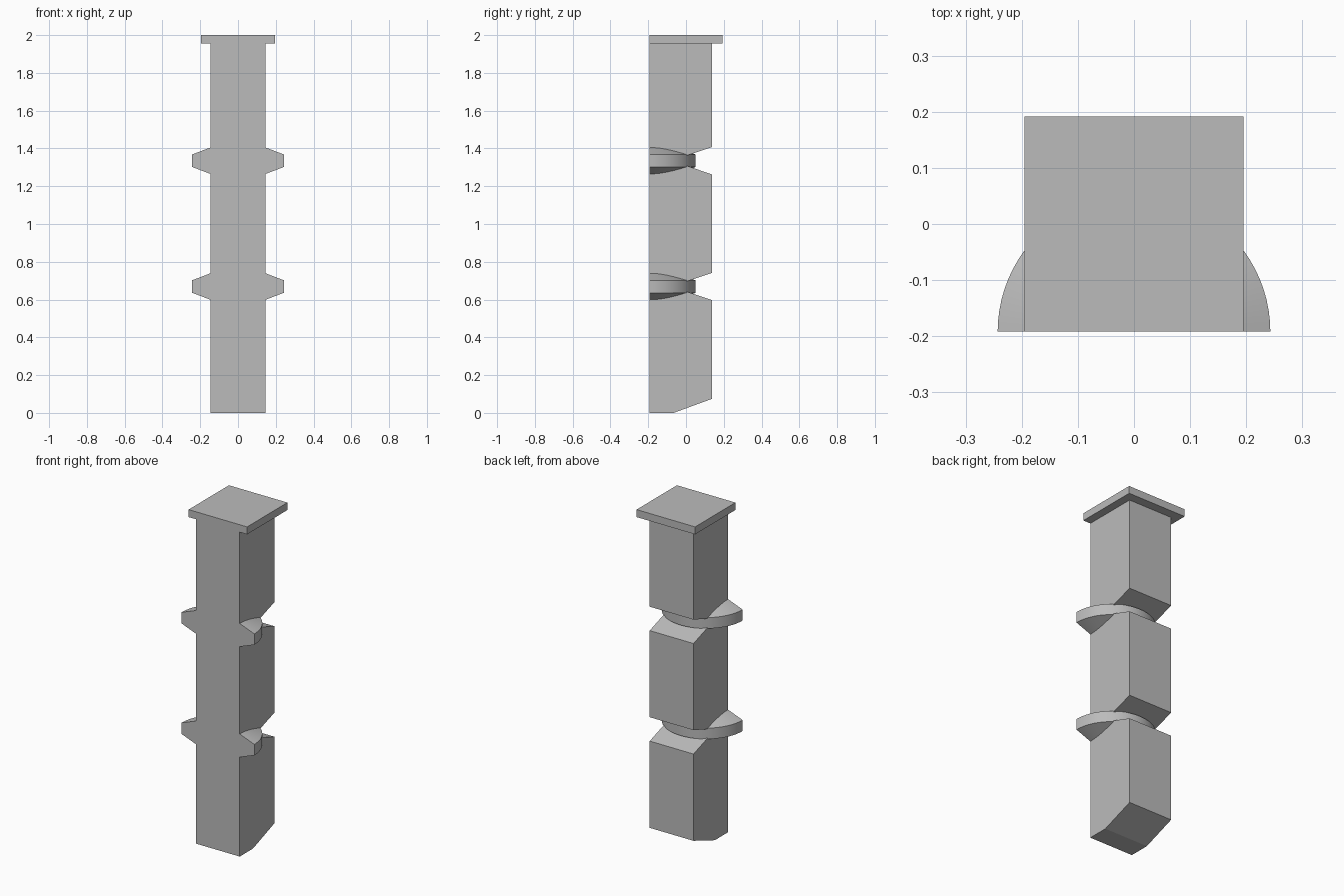
import bpy
import bmesh
from math import pi, radians
from mathutils import Matrix, Vector

if "Cube" in bpy.data.objects:
    bpy.data.objects.remove(bpy.data.objects["Cube"])

FRONT = -0.192
HALF_WIDTH = 0.146
BACK = 0.137
COLLAR_RADIUS = 0.243
COLLAR_HEIGHTS = (0.669, 1.335)
TOP = 1.955

grey = bpy.data.materials.new("plain grey")
grey.use_nodes = True
grey.diffuse_color = (0.5, 0.5, 0.5, 1)
grey.node_tree.nodes["Principled BSDF"].inputs["Base Color"].default_value = (0.5, 0.5, 0.5, 1)


def finish(name, bm):
    bmesh.ops.recalc_face_normals(bm, faces=bm.faces)
    mesh = bpy.data.meshes.new(name)
    bm.to_mesh(mesh)
    bm.free()
    mesh.materials.append(grey)
    obj = bpy.data.objects.new(name, mesh)
    bpy.context.collection.objects.link(obj)
    return obj


# Post: side profile with chamfered foot and back notches, extruded across x
profile = [(FRONT, TOP), (FRONT, 0), (-0.066, 0), (BACK, 0.074)]
for z in COLLAR_HEIGHTS:
    profile += [(BACK, z - 0.072), (0, z - 0.026), (0, z + 0.026), (BACK, z + 0.072)]
profile.append((BACK, TOP))
bm = bmesh.new()
face = bm.faces.new([bm.verts.new((-HALF_WIDTH, y, z)) for y, z in profile])
extruded = bmesh.ops.extrude_face_region(bm, geom=[face])["geom"]
moved = [v for v in extruded if isinstance(v, bmesh.types.BMVert)]
bmesh.ops.translate(bm, verts=moved, vec=(2 * HALF_WIDTH, 0, 0))
finish("post", bm)

# Cap plate, flush with the front
bm = bmesh.new()
bmesh.ops.create_cube(bm, size=1)
bmesh.ops.scale(bm, verts=bm.verts, vec=(0.39, 0.384, 2 - TOP))
bmesh.ops.translate(bm, verts=bm.verts, vec=(0, 0, (2 + TOP) / 2))
finish("cap_plate", bm)


# Half-round collars with bevelled top and bottom, swept around the back
def collar(name, height, steps=40):
    section = [(HALF_WIDTH, 0.07), (COLLAR_RADIUS, 0.033),
               (COLLAR_RADIUS, -0.033), (HALF_WIDTH, -0.07)]
    bm = bmesh.new()
    rings = []
    for i in range(steps + 1):
        turn = Matrix.Rotation(pi * i / steps, 3, "Z")
        rings.append([bm.verts.new(turn @ Vector((r, 0, z)) + Vector((0, FRONT, height)))
                      for r, z in section])
    for a, b in zip(rings, rings[1:]):
        for k in range(4):
            n = (k + 1) % 4
            bm.faces.new((a[k], a[n], b[n], b[k]))
    bm.faces.new(rings[0])
    bm.faces.new(rings[-1])
    obj = finish(name, bm)
    bpy.ops.object.select_all(action="DESELECT")
    obj.select_set(True)
    bpy.context.view_layer.objects.active = obj
    bpy.ops.object.shade_smooth_by_angle(angle=radians(15))


for name, height in zip(("lower_collar", "upper_collar"), COLLAR_HEIGHTS):
    collar(name, height)
